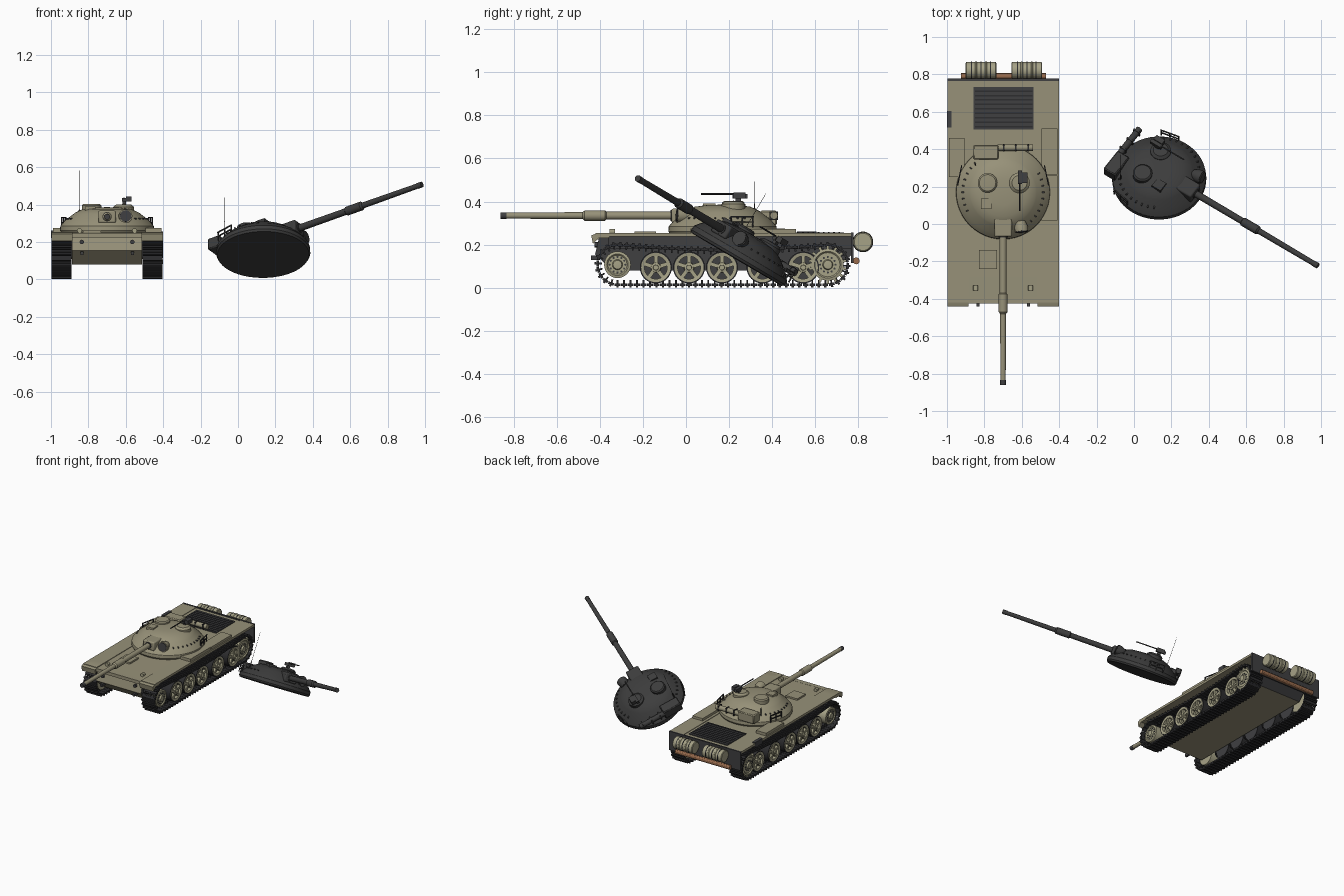
import bpy, bmesh, math
from mathutils import Matrix, Vector

if "Cube" in bpy.data.objects:
    bpy.data.objects.remove(bpy.data.objects["Cube"])

def material(name, rgb):
    m = bpy.data.materials.new(name)
    m.diffuse_color = (*rgb, 1)
    m.use_nodes = True
    m.node_tree.nodes["Principled BSDF"].inputs["Base Color"].default_value = m.diffuse_color
    return m

TAN = material("olive tan paint", (0.31, 0.285, 0.19))
PALE = material("pale tan paint", (0.38, 0.36, 0.24))
DARK = material("dark grey metal", (0.05, 0.05, 0.053))
CHAR = material("burnt steel", (0.046, 0.046, 0.046))
BLACK = material("track steel", (0.026, 0.026, 0.028))
WOOD = material("log brown", (0.32, 0.15, 0.075))

def finish(bm, name, mat, M):
    bmesh.ops.recalc_face_normals(bm, faces=bm.faces)
    me = bpy.data.meshes.new(name)
    bm.to_mesh(me)
    bm.free()
    for p in me.polygons:
        p.use_smooth = True
    me.set_sharp_from_angle(angle=math.radians(30))
    me.transform(M)
    me.materials.append(mat)
    ob = bpy.data.objects.new(name, me)
    bpy.context.collection.objects.link(ob)
    return ob

def add_box(bm, lo, hi, T=Matrix()):
    c = [(a + b) / 2 for a, b in zip(lo, hi)]
    s = [b - a for a, b in zip(lo, hi)]
    bmesh.ops.create_cube(bm, size=1, matrix=T @ Matrix.Translation(c) @ Matrix.Diagonal((*s, 1)))

def boxes(name, mat, M, *pairs):
    bm = bmesh.new()
    for lo, hi in pairs:
        add_box(bm, lo, hi)
    return finish(bm, name, mat, M)

def add_lathe(bm, prof, at, axis, n=32):
    T = Matrix.Translation(at) @ Vector((0, 0, 1)).rotation_difference(Vector(axis)).to_matrix().to_4x4()
    rings = []
    for r, h in prof:
        k = 1 if r == 0 else n
        rings.append([bm.verts.new(T @ Vector((r * math.cos(i * math.tau / n), r * math.sin(i * math.tau / n), h)))
                      for i in range(k)])
    for a, b in zip(rings, rings[1:]):
        for i in range(n):
            vs = [a[i % len(a)], a[(i + 1) % len(a)], b[(i + 1) % len(b)], b[i % len(b)]]
            vs = list(dict.fromkeys(vs))
            if len(vs) > 2:
                bm.faces.new(vs)

def lathe(name, mat, M, prof, at, axis, n=32):
    bm = bmesh.new()
    add_lathe(bm, prof, at, axis, n)
    return finish(bm, name, mat, M)

def rod(r, a, b):
    return [(0, a), (r, a), (r, b), (0, b)]

def extrude_profile(name, mat, M, yz, x0, x1):
    bm = bmesh.new()
    f = bm.faces.new([bm.verts.new((x0, y, z)) for y, z in yz])
    g = bmesh.ops.extrude_face_region(bm, geom=[f])
    bmesh.ops.translate(bm, vec=(x1 - x0, 0, 0), verts=[v for v in g["geom"] if isinstance(v, bmesh.types.BMVert)])
    return finish(bm, name, mat, M)

# ---------- turret, used intact and as a burnt copy ----------
def turret(pre, M, tan, dark, black):
    lathe(pre + "turret_dome", tan, M, [(0, 0), (0.245, 0), (0.252, 0.012), (0.25, 0.035), (0.225, 0.065), (0.18, 0.099),
          (0.172, 0.106), (0.13, 0.126), (0.07, 0.134), (0, 0.136)], (0, 0, 0), (0, 0, 1), 48)
    # gun
    gun = (0, 0, 0.085)
    lathe(pre + "gun_barrel", tan, M, [(0, 0.15), (0.019, 0.15), (0.018, 0.54), (0.024, 0.545), (0.024, 0.64),
          (0.016, 0.65), (0.014, 1.005), (0, 1.005)], gun, (0, -1, 0), 20)
    lathe(pre + "muzzle", dark, M, rod(0.0155, 1.003, 1.032), gun, (0, -1, 0), 20)
    mantlet = boxes(pre + "mantlet", tan, M, ((-0.047, -0.238, 0.052), (0.047, -0.12, 0.117)))
    b = mantlet.modifiers.new("rounded", "BEVEL")
    b.width, b.segments = 0.008, 2
    lathe(pre + "mantlet_collar", dark, M, rod(0.025, 0.2, 0.242), gun, (0, -1, 0), 20)
    # searchlight beside the gun
    lathe(pre + "searchlight", tan, M, [(0, 0), (0.025, 0), (0.036, 0.03), (0.036, 0.055), (0, 0.055)],
          (0.093, -0.155, 0.083), (0.12, -1, 0.1), 24)
    lathe(pre + "searchlight_lens", dark, M, rod(0.031, 0.055, 0.06), (0.093, -0.155, 0.083), (0.12, -1, 0.1), 24)
    # cupolas and hatches
    lathe(pre + "loader_cupola", tan, M, [(0.052, 0.1), (0.052, 0.145), (0.044, 0.152), (0, 0.154)], (-0.083, 0.05, 0), (0, 0, 1))
    lathe(pre + "commander_cupola", tan, M, [(0.055, 0.1), (0.055, 0.138), (0.04, 0.15), (0, 0.152)], (0.088, 0.05, 0), (0, 0, 1))
    boxes(pre + "sight_hatch", tan, M, ((-0.118, -0.09, 0.1), (-0.062, -0.033, 0.14)))
    # machine gun
    boxes(pre + "machine_gun", dark, M, ((0.082, 0.06, 0.148), (0.1, 0.085, 0.17)), ((0.08, 0.045, 0.165), (0.1, 0.115, 0.186)),
          ((0.1, 0.05, 0.165), (0.13, 0.105, 0.193)))
    lathe(pre + "machine_gun_barrel", black, M, rod(0.004, -0.05, 0.1), (0.09, 0, 0.185), (0, -1, 0), 8)
    # stowage at the back
    st = boxes(pre + "stowage_box", tan, M, ((-0.16, 0.175, 0.04), (-0.025, 0.252, 0.108)))
    st.modifiers.new("rounded", "BEVEL").width = 0.006
    lathe(pre + "tarp_roll", tan, M, rod(0.018, -0.03, 0.16), (0, 0.238, 0.085), (1, 0, 0), 16)
    boxes(pre + "tarp_straps", black, M, *[((x, 0.218, 0.065), (x + 0.008, 0.258, 0.105)) for x in (0, 0.065, 0.13)])
    # hand rails and rivets on both sides
    bm = bmesh.new()
    for s in (-1, 1):
        T = Matrix.Translation((s * 0.232, 0.09, 0)) @ Matrix.Rotation(s * 0.2, 4, 'Z')
        for z in (0.055, 0.08):
            add_box(bm, (-0.003, -0.055, z - 0.003), (0.003, 0.055, z + 0.003), T)
        for y in (-0.05, 0, 0.05):
            add_box(bm, (-0.003, y - 0.003, 0.03), (0.003, y + 0.003, 0.083), T)
    finish(bm, pre + "hand_rails", black, M)
    bm = bmesh.new()
    for s in (0, math.pi):
        for i in range(9):
            a = s - 0.8 + i * 0.16
            add_box(bm, (0.208, -0.003, 0.07), (0.222, 0.003, 0.077), Matrix.Rotation(a, 4, 'Z'))
    finish(bm, pre + "rivets", dark, M)
    lathe(pre + "antenna", black, M, [(0, 0.07), (0.005, 0.07), (0.004, 0.12), (0.0015, 0.125), (0.001, 0.333), (0, 0.333)],
          (-0.148, 0.148, 0), (0, 0, 1), 6)

turret("", Matrix.Translation((-0.7, 0.17, 0.25)), TAN, DARK, BLACK)
# burnt copy lies on its rim, gun raised towards +x
up = Vector((-0.007, 0.507, 0.862)).normalized()
back = Vector((-0.823, 0.489, -0.289))
back = (back - back.dot(up) * up).normalized()
tilt = Matrix((back.cross(up), back, up)).transposed().to_4x4()
turret("wreck_", Matrix.Translation((0.135, 0.235, 0.132)) @ tilt, CHAR, CHAR, CHAR)

# ---------- hull ----------
H = Matrix.Translation((-0.7, 0, 0))
hull = extrude_profile("hull", TAN, H, [(-0.40, 0.248), (-0.422, 0.155), (-0.34, 0.08), (0.70, 0.08), (0.765, 0.15),
                       (0.765, 0.25), (-0.25, 0.25)], -0.187, 0.187)
hull.data.materials.append(DARK)
for p in hull.data.polygons:
    if abs(p.normal.x) > 0.9 or p.normal.y > 0.6:
        p.material_index = 1
boxes("nose_lip", TAN, H, ((-0.187, -0.425, 0.225), (0.187, -0.39, 0.249)))
boxes("rear_plate", DARK, H, ((-0.298, 0.765, 0.115), (0.298, 0.777, 0.256)))
boxes("driver_hatch", TAN, H, ((-0.13, -0.24, 0.24), (-0.033, -0.14, 0.262)))
boxes("engine_grille", DARK, H, ((-0.157, 0.505, 0.245), (0.163, 0.733, 0.256)))
boxes("grille_slats", BLACK, H, *[((-0.15, 0.515 + i * 0.024, 0.25), (0.156, 0.523 + i * 0.024, 0.259)) for i in range(9)])
boxes("tow_hooks", DARK, H, *[((x - 0.008, -0.44, 0.13), (x + 0.008, -0.4, 0.15)) for x in (-0.133, 0.137)])
for s in (-1, 1):
    lathe("marker_light", DARK, H, rod(0.012, 0.4, 0.425), (s * 0.135, 0, 0.2), (0, -1, 0), 12)
    lathe("headlight", PALE, H, rod(0.013, 0.33, 0.355), (s * 0.147, 0, 0.26), (0, -1, 0), 12)

# ---------- fenders and what sits on them ----------
for s in (-1, 1):
    a, b = sorted((s * 0.185, s * 0.298))
    boxes("fender", TAN, H, ((a, -0.42, 0.237), (b, 0.768, 0.254)))
    extrude_profile("front_mudguard", TAN, H, [(-0.44, 0.243), (-0.41, 0.254), (-0.34, 0.254), (-0.36, 0.23), (-0.405, 0.23),
                    (-0.432, 0.205)], a, b)
    boxes("side_skirt", DARK, H, ((min(s * 0.187, s * 0.194), -0.36, 0.18), (max(s * 0.187, s * 0.194), 0.765, 0.24)))
boxes("fender_boxes", TAN, H, ((0.205, 0.02, 0.25), (0.29, 0.26, 0.275)), ((0.205, 0.265, 0.25), (0.29, 0.51, 0.272)),
      ((-0.29, 0.25, 0.25), (-0.205, 0.46, 0.275)))
boxes("exhaust", DARK, H, ((-0.3, 0.515, 0.222), (-0.276, 0.605, 0.262)))

# ---------- fuel drums and log ----------
for x in (-0.118, 0.127):
    d = [(0, -0.082), (0.04, -0.082), (0.045, -0.078)]
    for c in (-0.027, 0.027):
        d += [(0.045, c - 0.006), (0.048, c - 0.003), (0.048, c + 0.003), (0.045, c + 0.006)]
    lathe("fuel_drum", PALE, H, d + [(0.045, 0.078), (0.04, 0.082), (0, 0.082)], (x, 0.821, 0.213), (1, 0, 0), 28)
    for c in (-0.05, 0.0, 0.05):
        lathe("drum_strap", BLACK, H, rod(0.0465, c - 0.003, c + 0.003), (x, 0.821, 0.213), (1, 0, 0), 28)
lathe("log", WOOD, H, rod(0.016, -0.225, 0.23), (0, 0.79, 0.125), (1, 0, 0), 12)

# ---------- running gear ----------
Y0, Y1, ZC, R = -0.318, 0.658, 0.107, 0.092

def track_path():
    pts = [Vector((Y0 + (Y1 - Y0) * i / 60, ZC - R)) for i in range(61)]
    pts += [Vector((Y1 + R * math.sin(t), ZC - R * math.cos(t))) for t in (math.pi * i / 40 for i in range(1, 40))]
    pts += [Vector((Y1 - (Y1 - Y0) * i / 60, ZC + R - 0.024 * math.sin(math.pi * i / 60))) for i in range(61)]
    pts += [Vector((Y0 - R * math.sin(t), ZC + R * math.cos(t))) for t in (math.pi * i / 40 for i in range(1, 40))]
    return pts

def links(pts, n):
    seg = [(p, q, (q - p).length) for p, q in zip(pts, pts[1:] + pts[:1])]
    step, run, k = sum(s[2] for s in seg) / n, 0.0, 0
    for p, q, l in seg:
        while k < n and k * step <= run + l:
            yield p.lerp(q, (k * step - run) / l), math.atan2(q.y - p.y, q.x - p.x)
            k += 1
        run += l

for s in (-1, 1):
    bm = bmesh.new()
    for p, ang in links(track_path(), 84):
        T = Matrix.Translation((s * 0.243, p.x, p.y)) @ Matrix.Rotation(ang, 4, 'X')
        add_box(bm, (-0.053, -0.0135, -0.006), (0.053, 0.0135, 0.006), T)
        add_box(bm, (-0.053, -0.005, -0.014), (0.053, 0.005, -0.005), T)
        add_box(bm, (-0.008, -0.004, 0.005), (0.008, 0.004, 0.02), T)
    finish(bm, "track", BLACK, H)
    ax = (s, 0, 0)
    for y in (-0.14, 0.014, 0.167, 0.355, 0.544):
        c = (0, y, 0.094)
        lathe("road_wheel_tyre", BLACK, H, [(0.067, 0.2), (0.074, 0.2), (0.074, 0.284), (0.067, 0.284)], c, ax)
        lathe("road_wheel_disc", DARK, H, rod(0.066, 0.205, 0.262), c, ax)
        bm = bmesh.new()
        add_lathe(bm, [(0.053, 0.26), (0.053, 0.284), (0.068, 0.287), (0.068, 0.26)], c, ax)
        add_lathe(bm, [(0.024, 0.26), (0.022, 0.287), (0.013, 0.289), (0.012, 0.298), (0, 0.298)], c, ax, 20)
        for i in range(5):
            T = Matrix.Translation(c) @ Matrix.Rotation(i * math.tau / 5, 4, 'X')
            x0, x1 = sorted((s * 0.255, s * 0.282))
            add_box(bm, (x0, -0.009, 0.015), (x1, 0.009, 0.058), T)
        finish(bm, "road_wheel_star", PALE, H)
    for name, y, r in (("idler", Y0, 0.062), ("sprocket", Y1, 0.074)):
        c = (0, y, ZC)
        lathe(name, PALE, H, [(0, 0.205), (r, 0.205), (r, 0.284), (r - 0.012, 0.287), (r - 0.018, 0.281), (0.024, 0.281),
              (0.02, 0.292), (0, 0.294)], c, ax)
        bm = bmesh.new()
        for i in range(12):
            a = i * math.tau / 12
            add_lathe(bm, rod(0.005, 0.275, 0.284), (0, y + 0.036 * math.cos(a), ZC + 0.036 * math.sin(a)), ax, 8)
        finish(bm, name + "_holes", DARK, H)
    # sprocket teeth
    bm = bmesh.new()
    for i in range(14):
        T = Matrix.Translation((s * 0.27, Y1, ZC)) @ Matrix.Rotation(i * math.tau / 14, 4, 'X')
        add_box(bm, (-0.008, -0.006, 0.07), (0.008, 0.006, 0.09), T)
    finish(bm, "sprocket_teeth", PALE, H)
